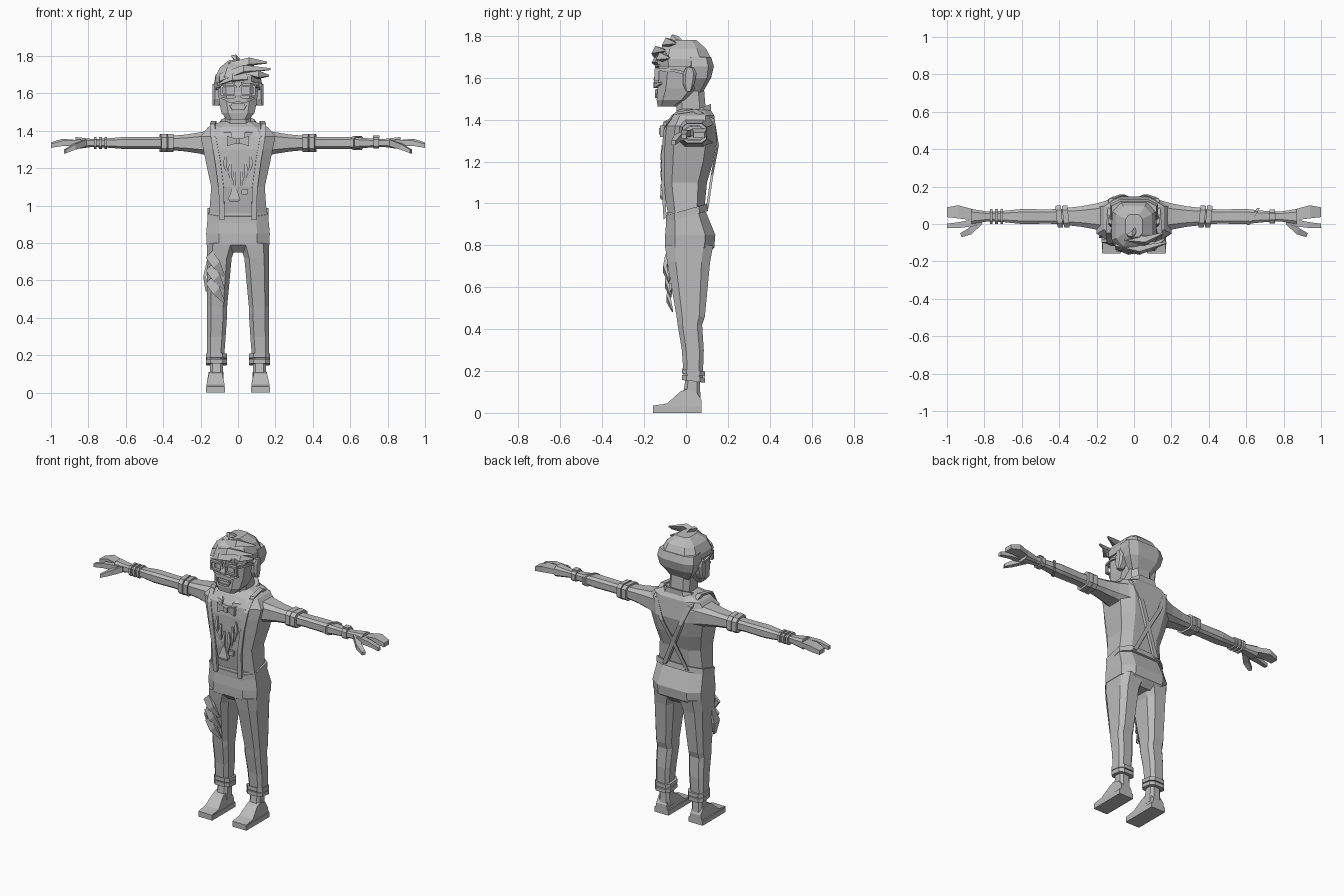
import bpy
from mathutils import Vector

default_cube = bpy.data.objects.get("Cube")
if default_cube:
    bpy.data.objects.remove(default_cube, do_unlink=True)

GREY = (0.5, 0.5, 0.5, 1)
grey = bpy.data.materials.new("plain grey")
grey.use_nodes = True
grey.diffuse_color = GREY
grey.node_tree.nodes["Principled BSDF"].inputs["Base Color"].default_value = GREY

X, Y, Z = Vector((1, 0, 0)), Vector((0, 1, 0)), Vector((0, 0, 1))
CHEST, FACE = -.11, -.14
ARM_Y, ARM_Z = .04, 1.335
SIDES = (("left", 1), ("right", -1))


def skin(name, rings):
    """Join equal-length rings of points into a closed flat-shaded solid."""
    count, last = len(rings[0]), len(rings) - 1
    faces = [list(range(count))[::-1], list(range(last * count, (last + 1) * count))]
    for start in range(0, last * count, count):
        for i in range(count):
            following = (i + 1) % count
            faces.append([start + i, start + following,
                          start + count + following, start + count + i])
    mesh = bpy.data.meshes.new(name)
    mesh.from_pydata([point for ring in rings for point in ring], [], faces)
    mesh.materials.append(grey)
    part = bpy.data.objects.new(name, mesh)
    bpy.context.collection.objects.link(part)
    bpy.context.view_layer.objects.active = part
    bpy.ops.object.mode_set(mode='EDIT')
    bpy.ops.mesh.select_all(action='SELECT')
    bpy.ops.mesh.normals_make_consistent(inside=False)
    bpy.ops.object.mode_set(mode='OBJECT')


def octagon(centre, u, v, corner=.6):
    """Rectangle with cut corners, spanned by the half-extents u and v."""
    shape = [(1, -corner), (1, corner), (corner, 1), (-corner, 1)]
    shape += [(-a, -b) for a, b in shape]
    return [centre + u * a + v * b for a, b in shape]


def body(name, rings, side=1, outer=None, tilt=0):
    """Upright loft of (height, half width, front, back); tilt raises the back.
    With outer set, the outside edge stays at that distance from the middle."""
    loops = []
    for height, half, front, back in rings:
        middle = side * (outer - half) if outer else 0
        depth = (front + back) / 2
        centre = Vector((middle, depth, height + tilt * depth))
        loops.append(octagon(centre, X * half, (Y + Z * tilt) * (back - front) / 2))
    skin(name, loops)


def sleeve(name, side, rings, lean=0):
    """Sideways loft of (distance, radius) along the arm line."""
    skin(name, [octagon(Vector((side * x, ARM_Y, ARM_Z)),
                        (Y + X * side * lean) * radius, Z * radius * .82)
                for x, radius in rings])


def strip(name, points, width, thick, scales=None, side=1):
    """Four-sided bar along points, mirrored when side is negative."""
    loops = []
    for point, scale in zip(points, scales or [1] * len(points)):
        u, v = width * scale / 2, thick * scale / 2
        corners = [Vector(point) + offset for offset in (u + v, v - u, -u - v, u - v)]
        loops.append([Vector((side * p.x, p.y, p.z)) for p in corners])
    skin(name, loops)


# Torso, trouser seat and slanted waistband
body("shirt", [(.94, .155, -.085, .085), (1.1, .143, CHEST, .1), (1.2, .165, CHEST, .13),
               (1.3, .185, CHEST, .148), (1.37, .2, -.1, .14), (1.42, .16, -.07, .135),
               (1.45, .09, -.03, .115)])
body("trouser_seat", [(.75, .1, -.06, .1), (.79, .168, -.1, .135),
                      (.85, .17, -.1, .14), (.96, .16, -.09, .095)])
body("waistband", [(.935, .163, -.095, .105), (.97, .163, -.095, .1)], tilt=.28)

# Neck and upright shirt collar
body("neck", [(1.38, .07, -.04, .1), (1.56, .07, -.055, .085)])
body("collar", [(1.385, .115, -.085, .12), (1.43, .09, -.075, .12)], tilt=.38)

for label, side in SIDES:
    strip(label + "_collar_flap", [(.1, -.03, 1.42), (.06, -.09, 1.39), (.045, CHEST, 1.35)],
          X * .05 + Y * .02, Y * .015, (1, 1, .5), side)

    # Trouser leg with two cuff rolls
    body(label + "_leg", [(.17, .045, -.01, .08), (.3, .05, -.02, .085), (.42, .054, -.04, .077),
                          (.46, .054, -.045, .09), (.72, .066, -.09, .115), (.8, .08, -.1, .13)],
         side, outer=.166)
    for roll, height in enumerate((.155, .185)):
        body(f"{label}_cuff_{roll}", [(height + rise, .055, -.02, .09) for rise in (0, .024)],
             side, outer=.17, tilt=-.12)

    # Ankle, shoe and flat sole
    body(label + "_ankle", [(.05, .037, -.02, .07), (.18, .034, 0, .065)], side, outer=.15)
    profile = [(-.158, 0), (-.158, .034), (-.09, .045), (-.03, .1),
               (0, .112), (.05, .1), (.075, .06), (.075, 0)]
    skin(label + "_shoe", [[(side * .12 + edge * (.048 if z < .05 else .036), y, z)
                            for y, z in profile] for edge in (-1, 1)])
    strip(label + "_sole", [(.12, -.04, 0), (.12, -.04, .03)], X * .1, Y * .23, side=side)

    # Short sleeve with rolled cuffs, then the bare arm
    sleeve(label + "_shoulder", side, [(.13, .09), (.2, .07), (.28, .055), (.37, .045)])
    for roll, x in enumerate((.35, .385)):
        sleeve(f"{label}_sleeve_cuff_{roll}", side, [(x, .06), (x + .03, .057)], lean=.1)
    sleeve(label + "_arm", side, [(.36, .042), (.46, .038), (.6, .04), (.7, .03),
                                  (.78, .026), (.87, .04)])

    # Finger group, forefinger and thumb
    strip(label + "_fingers", [(.84, .045, ARM_Z), (.94, .065, 1.34), (1, .063, 1.325)],
          Y * .07, Z * .035, (.8, 1, .75), side)
    strip(label + "_forefinger", [(.84, .01, ARM_Z), (.93, -.005, ARM_Z), (1, -.01, 1.32)],
          Y * .035, Z * .033, (1.1, .9, .65), side)
    strip(label + "_thumb", [(.82, .02, ARM_Z), (.875, -.038, 1.315), (.925, -.06, 1.29)],
          Y * .032 + X * .015, Z * .03, (1.2, 1, .65), side)

    # Brace over the shoulder, crossing its twin on the back
    strip(label + "_brace", [(.085, -.1, .93), (.09, CHEST, 1.1), (.11, CHEST, 1.25),
                             (.13, -.1, 1.36), (.137, -.055, 1.43), (.13, .04, 1.445),
                             (.12, .13, 1.395), (.065, .15, 1.27), (0, .125, 1.14),
                             (-.08, .1, .97)],
          X * .028, (Y + Z) * .014, side=side)

    # Bow tie wing and ear
    strip(label + "_bow_wing", [(.01, CHEST, 1.345), (.06, CHEST, 1.345)],
          Z * .055, Y * .03, (.45, 1), side)
    body(label + "_ear", [(1.535, .02, 0, .025), (1.57, .03, -.015, .04),
                          (1.62, .03, -.015, .05), (1.65, .02, 0, .035)], side, outer=.136)

    # Spectacle rim and temple
    for edge, height in (("lower", 1.592), ("upper", 1.64)):
        strip(f"{label}_{edge}_rim", [(.01, FACE, height), (.09, FACE, height)],
              Z * .011, Y * .02, side=side)
    for edge, x in (("inner", .012), ("outer", .087)):
        strip(f"{label}_{edge}_rim", [(x, FACE, 1.59), (x, FACE, 1.64)],
              X * .011, Y * .02, side=side)
    strip(label + "_temple", [(.09, FACE, 1.64), (.115, -.06, 1.635), (.115, .01, 1.62)],
          Z * .014, X * .012, side=side)

    # Moustache half and eyebrow
    strip(label + "_moustache", [(0, FACE, 1.567), (.045, FACE, 1.562), (.088, -.12, 1.575)],
          Z * .026, Y * .03, (1, .9, .3), side)
    strip(label + "_eyebrow", [(.015, FACE, 1.655), (.085, -.13, 1.66)],
          Z * .014, Y * .016, (1, .6), side)

strip("bow_knot", [(0, CHEST, 1.33), (0, CHEST, 1.36)], X * .024, Y * .04)
strip("spectacle_bridge", [(-.01, FACE, 1.62), (.01, FACE, 1.62)], Z * .01, Y * .02)

# Head with nose, lower lip and teeth
body("head", [(1.462, .06, -.135, -.045), (1.495, .088, FACE, .01), (1.55, .1, -.135, .06),
              (1.65, .11, -.13, .09), (1.7, .1, -.115, .09)])
strip("nose", [(0, -.13, 1.64), (0, FACE, 1.595), (0, FACE, 1.57)], X * .034, Y * .03, (.5, 1, .8))
strip("lower_lip", [(-.045, FACE, 1.535), (-.03, FACE, 1.51), (.03, FACE, 1.51), (.045, FACE, 1.535)],
      Z * .012, Y * .014)
strip("teeth", [(-.035, FACE, 1.54), (.035, FACE, 1.54)], Z * .014, Y * .009)

# Hair mass and swept locks
body("back_hair", [(1.53, .065, .01, .08), (1.6, .115, .02, .12),
                   (1.655, .128, 0, .133), (1.7, .12, 0, .12)])
body("top_hair", [(1.655, .12, -.135, .133), (1.69, .12, FACE, .12),
                  (1.74, .095, -.12, .095), (1.78, .045, -.07, .05)])
locks = {
    "fringe": [(-.1, CHEST, 1.68), (.03, FACE, 1.73), (.175, -.1, 1.73)],
    "crest": [(-.05, -.08, 1.74), (.06, -.09, 1.77), (.155, -.05, 1.765)],
    "temple": [(.04, CHEST, 1.72), (.11, -.12, 1.7), (.165, -.08, 1.695)],
    "upright": [(.01, -.04, 1.76), (-.01, -.06, 1.785), (-.035, -.06, 1.8)],
    "brow": [(.05, -.12, 1.69), (-.03, FACE, 1.685), (-.1, -.13, 1.65)],
}
for label, path in locks.items():
    strip(label + "_lock", path, Z * .04 + Y * .02, Y * .035 - Z * .01, (1, .9, .2))

# Bracelets on the right wrist, watch and wound strap on the left arm
for i in range(3):
    x = .7 + i * .028
    sleeve(f"bracelet_{i}", -1, [(x, .04), (x + .014, .04)])
sleeve("watch_band", 1, [(.725, .037), (.755, .037)])
strip("watch_face", [(.74, ARM_Y, 1.36), (.74, ARM_Y, 1.375)], X * .034, Y * .034)
sleeve("arm_strap", 1, [(.63, .045), (.645, .045)], lean=.6)

# Ragged necklace: pointed pieces hang lower towards the middle
for label, side in SIDES:
    for i in range(3):
        x, top = .015 + i * .025, 1.2 + i * .04
        strip(f"{label}_necklace_piece_{i}",
              [(x, CHEST, top), (x + .005, CHEST, top - .06), (x * .8, CHEST, top - .13)],
              X * .02, Y * .025, (.5, 1, .2), side)
strip("pendant", [(-.02, CHEST, height) for height in (1.02, 1.035, 1.06, 1.1)],
      X * .065, Y * .03, (.7, 1, .7, .3))
strip("small_charm", [(.035, CHEST, 1.06), (.035, CHEST, 1.09)], X * .03, Y * .025)

# Torn cloth on the right thigh
for i in range(3):
    x, y, z = -.155, -.09 + i * .008, .74 - i * .07
    strip(f"torn_flap_{i}", [(x, y, z), (x + .04, y - .01, z - .055), (x + .08, y + .01, z - .115)],
          (X + Z) * .035, Y * .018, (1, 1, .25))
strip("side_flap", [(-.16, -.03, .72), (-.178, -.045, .62), (-.17, -.045, .54)],
      Y * .06, X * .016, (.4, 1, .4))
